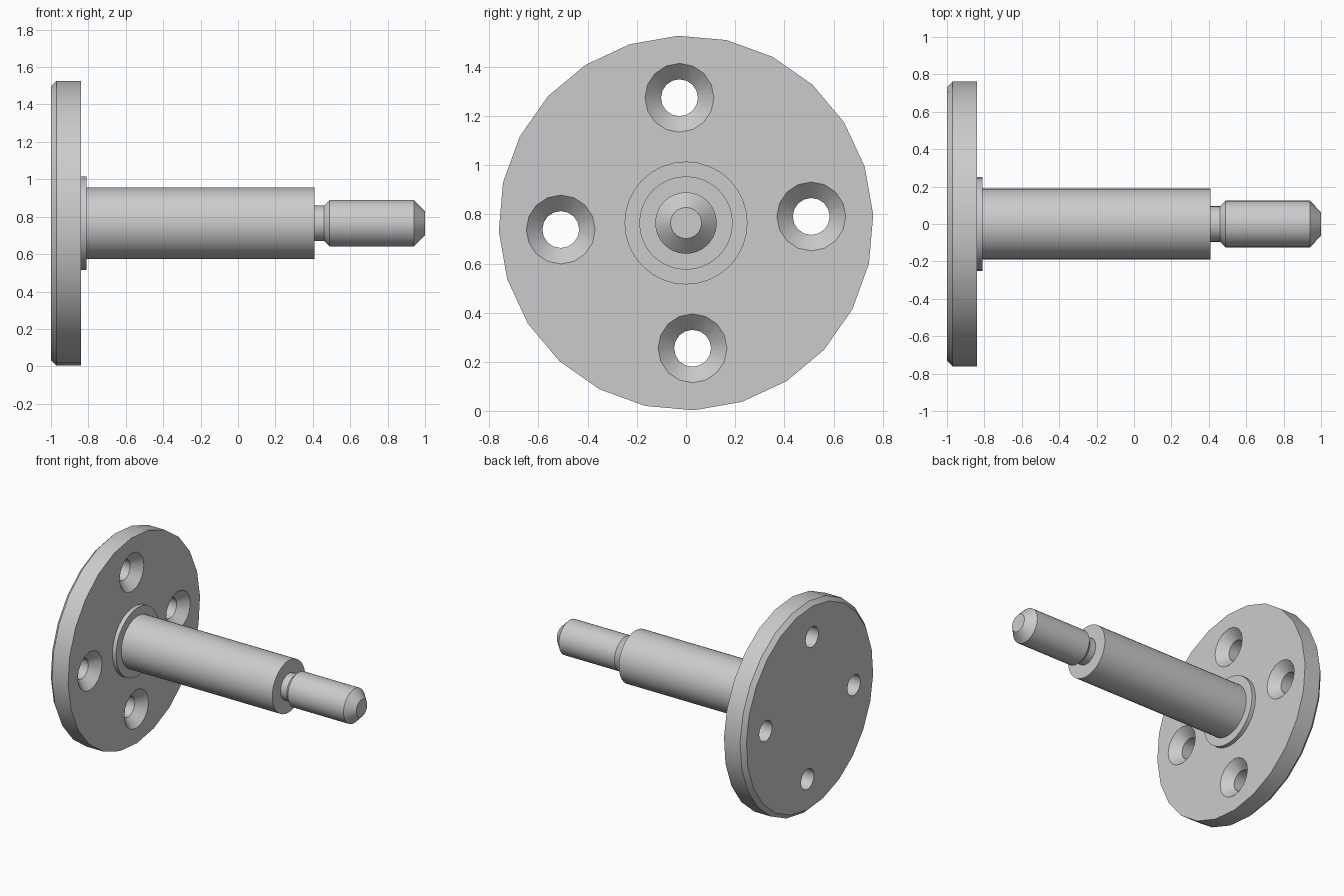
import bpy, bmesh, math
from mathutils import Vector

if "Cube" in bpy.data.objects:
    bpy.data.objects.remove(bpy.data.objects["Cube"])

CZ = 0.765                       # height of the spindle axis
steel = bpy.data.materials.new("steel_grey")
steel.diffuse_color = (0.6, 0.6, 0.6, 1)
steel.use_nodes = True
steel.node_tree.nodes["Principled BSDF"].inputs["Base Color"].default_value = steel.diffuse_color


def lathe(name, profile, sides, y=0.0, z=CZ, start=0.0):
    """Closed solid turned around an x-parallel axis from (x, radius) points."""
    bm = bmesh.new()
    rings = []
    for x, r in profile:
        ring = []
        for i in range(sides):
            a = start + 2 * math.pi * i / sides
            ring.append(bm.verts.new((x, y + r * math.sin(a), z + r * math.cos(a))))
        rings.append(ring)
    for a, b in zip(rings, rings[1:]):
        for i in range(sides):
            j = (i + 1) % sides
            bm.faces.new((a[i], a[j], b[j], b[i]))
    bm.faces.new(rings[0])
    bm.faces.new(rings[-1])
    bmesh.ops.recalc_face_normals(bm, faces=bm.faces)
    mesh = bpy.data.meshes.new(name)
    bm.to_mesh(mesh)
    bm.free()
    mesh.materials.append(steel)
    obj = bpy.data.objects.new(name, mesh)
    bpy.context.collection.objects.link(obj)
    return obj


def boolean(target, tool, operation):
    """Apply a boolean and discard the tool."""
    mod = target.modifiers.new("cut", 'BOOLEAN')
    mod.operation, mod.solver, mod.object = operation, 'EXACT', tool
    bpy.context.view_layer.objects.active = target
    bpy.ops.object.modifier_apply(modifier=mod.name)
    bpy.data.objects.remove(tool)


# Mounting flange with chamfered back rim
spindle = lathe("flanged_spindle",
                [(-1, 0.732), (-0.97, 0.762), (-0.84, 0.762)],
                24, start=math.radians(-2.5))

# Collar, shaft, undercut neck and chamfered pin
shaft = lathe("shaft",
              [(-0.9, 0.25), (-0.81, 0.25), (-0.81, 0.19), (0.41, 0.19),
               (0.41, 0.095), (0.46, 0.095), (0.49, 0.125), (0.94, 0.125),
               (1.0, 0.063)], 32)
boolean(spindle, shaft, 'UNION')

# Four countersunk bolt holes
for k in range(4):
    a = math.radians(-3 + 90 * k)
    hole = lathe("bolt_hole",
                 [(-1.1, 0.075), (-0.905, 0.075), (-0.84, 0.14), (-0.8, 0.14)],
                 16, y=0.51 * math.sin(a), z=CZ + 0.51 * math.cos(a))
    boolean(spindle, hole, 'DIFFERENCE')

# Smooth round surfaces, sharp edges kept
bpy.ops.object.select_all(action='DESELECT')
spindle.select_set(True)
bpy.context.view_layer.objects.active = spindle
bpy.ops.object.shade_smooth_by_angle(angle=math.radians(30))
